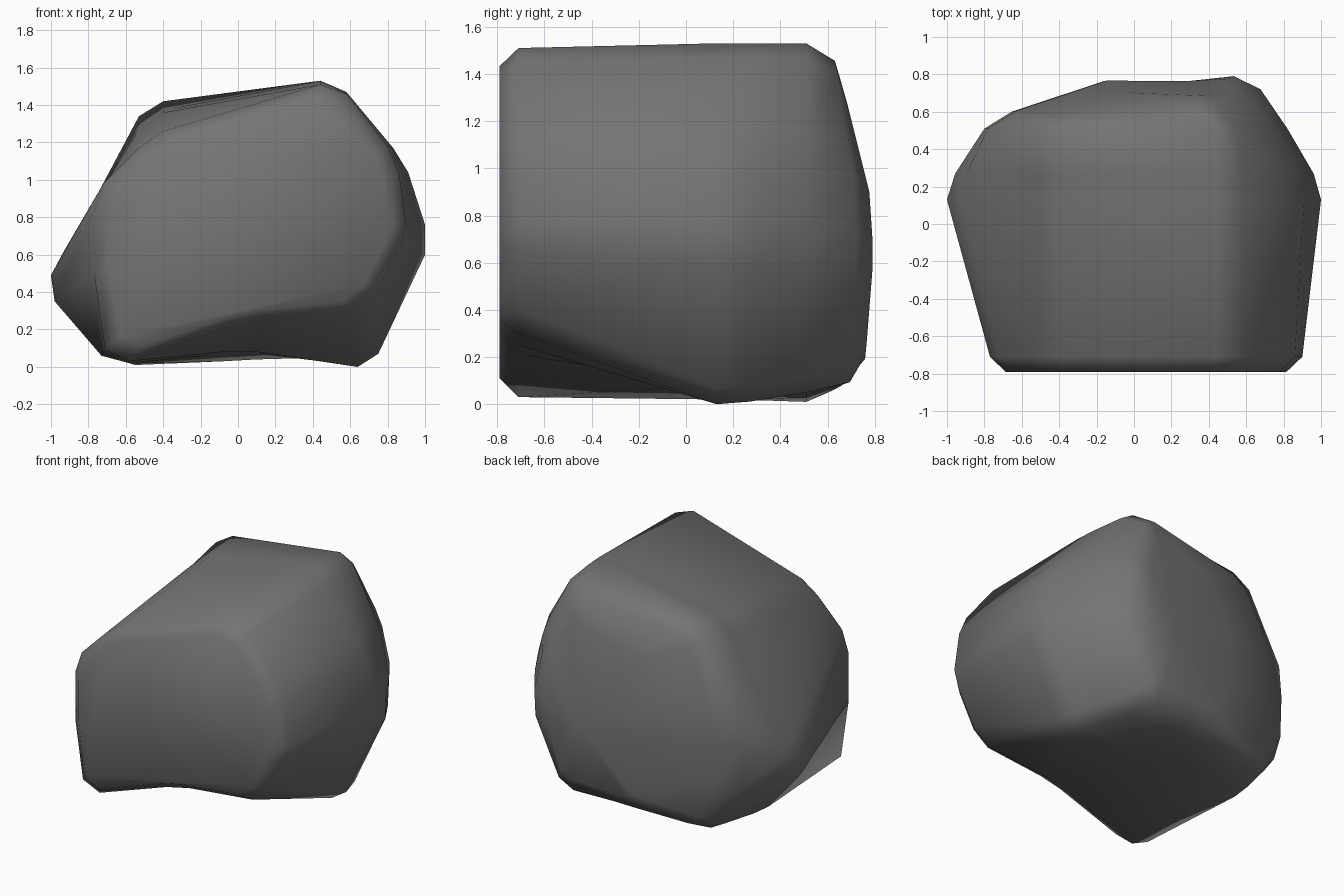
import bpy, bmesh

if "Cube" in bpy.data.objects:
    bpy.data.objects.remove(bpy.data.objects["Cube"])

# Cross-sections (x, z), listed anticlockwise from the middle of the underside
FRONT = [(.12, .25), (.61, .3), (.74, .4), (.87, .65), (.9, .76), (.86, 1.04), (.8, 1.18), (.58, 1.46),
         (.44, 1.51), (-.4, 1.26), (-.53, 1.17), (-.72, .98), (-.77, .83), (-.77, .5), (-.71, .09), (-.58, .03),
         (-.06, .21)]
MIDDLE = [(.1, .08), (.64, 0), (.75, .07), (1, .6), (1, .76), (.91, 1.04), (.83, 1.17), (.58, 1.47),
          (.44, 1.53), (-.4, 1.36), (-.53, 1.27), (-.93, .62), (-1, .49), (-.98, .35), (-.73, .06), (-.58, .02),
          (-.08, .08)]
REAR = [(.1, .04), (.47, .05), (.6, .12), (.81, .55), (.82, .75), (.76, 1.02), (.71, 1.15), (.54, 1.47),
        (.44, 1.53), (-.4, 1.42), (-.53, 1.34), (-.78, .87), (-.8, .65), (-.79, .35), (-.66, .07), (-.55, .01),
        (-.08, .03)]


def scaled(section, cx, cz, sx, sz):
    return [(cx + (x - cx) * sx, cz + (z - cz) * sz) for x, z in section]


def mixed(a, b, t):
    return [(p[0] + (q[0] - p[0]) * t, p[1] + (q[1] - p[1]) * t) for p, q in zip(a, b)]


def at_depth(section, y):
    return [(x, y, z) for x, z in section]


# Rounded back: depth varies across the boulder
shoulder_outline = scaled(REAR, .02, .6, .82, .92)
shoulder = [(x, .66 + .09 * x - .11 * max(0, z - .9), z) for x, z in shoulder_outline]
back = [(x, .79 - .12 * max(0, .05 - x) - .25 * max(0, z - .85) - .1 * max(0, .5 - z), z)
        for x, z in scaled(shoulder_outline, .38, .6, .52, .78)]

rings = [
    at_depth(scaled(FRONT, .06, .78, .9, .895), -.79),
    at_depth(FRONT, -.71),
    at_depth(MIDDLE, .13),
    at_depth(mixed(MIDDLE, REAR, .22), .27),
    at_depth(REAR, .51),
    shoulder,
    back,
]

# Boulder: loft through the rings, flat front, slightly dished back
bm = bmesh.new()
loops = [[bm.verts.new(p) for p in ring] for ring in rings]
n = len(FRONT)
for a, b in zip(loops, loops[1:]):
    for i in range(n):
        j = (i + 1) % n
        bm.faces.new((a[i], a[j], b[j], b[i]))
bm.faces.new(loops[0])
tip = bm.verts.new((.3, .765, .6))
for i in range(n):
    bm.faces.new((loops[-1][i], loops[-1][(i + 1) % n], tip))
bmesh.ops.recalc_face_normals(bm, faces=bm.faces)
for face in bm.faces:
    face.smooth = True

mesh = bpy.data.meshes.new("boulder")
bm.to_mesh(mesh)
bm.free()

# Dark stone colour
stone = bpy.data.materials.new("dark_stone")
stone.diffuse_color = (.175, .175, .175, 1)
stone.use_nodes = True
stone.node_tree.nodes["Principled BSDF"].inputs["Base Color"].default_value = stone.diffuse_color
mesh.materials.append(stone)
bpy.context.collection.objects.link(bpy.data.objects.new("boulder", mesh))
